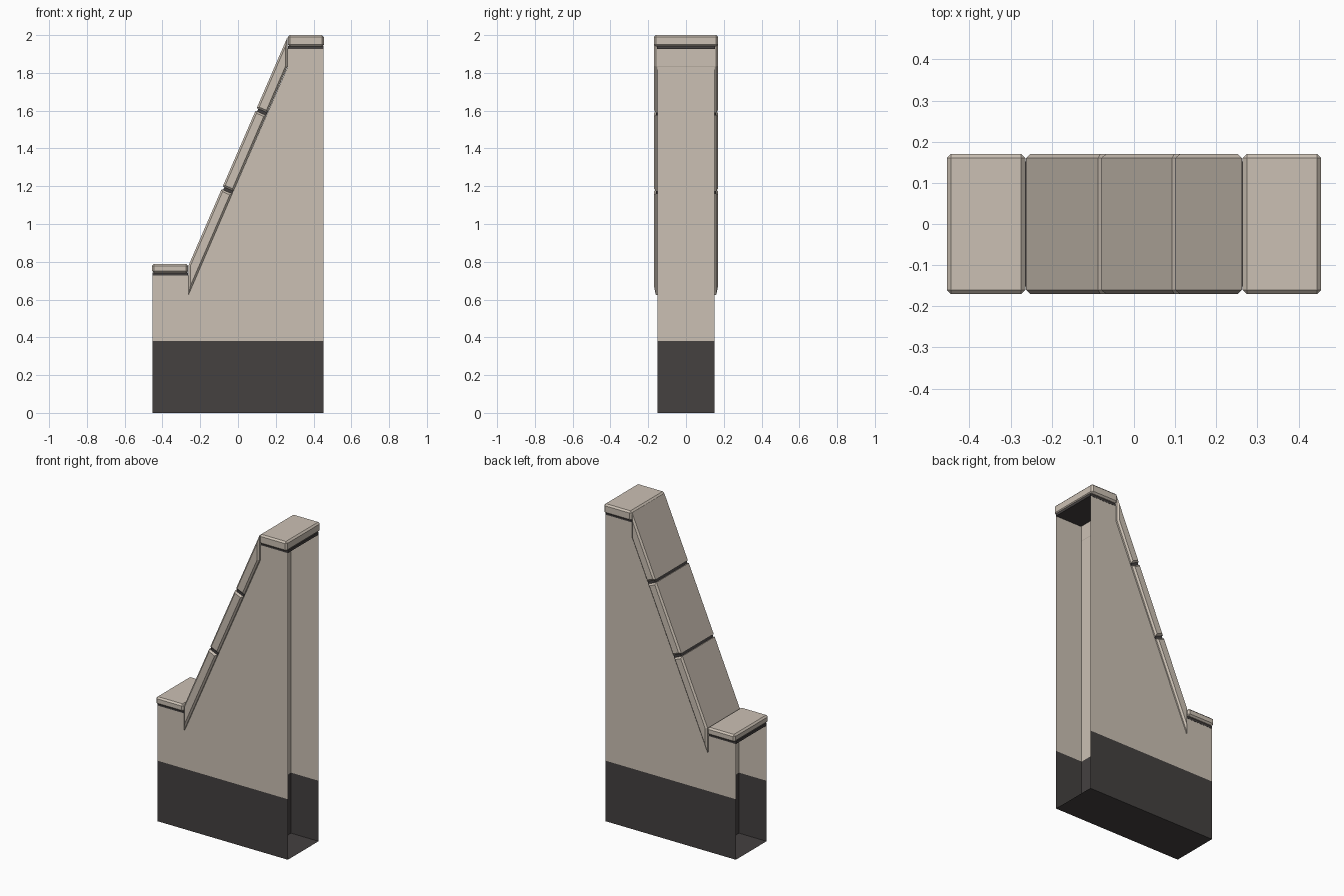
import bpy, bmesh
from mathutils import Vector

if "Cube" in bpy.data.objects:
    bpy.data.objects.remove(bpy.data.objects["Cube"])


def material(name, rgb):
    m = bpy.data.materials.new(name)
    m.diffuse_color = (*rgb, 1)
    m.use_nodes = True
    m.node_tree.nodes["Principled BSDF"].inputs["Base Color"].default_value = m.diffuse_color
    return m


LIGHT = material("warm beige", (0.60, 0.53, 0.455))
DARK = material("charcoal", (0.058, 0.052, 0.051))
W, X, XI, BAND = 0.152, 0.453, 0.262, 0.38   # wall half depth, half length, inner bay, dark height


def finish(name, bm, mats):
    me = bpy.data.meshes.new(name)
    bm.to_mesh(me)
    bm.free()
    for m in mats:
        me.materials.append(m)
    ob = bpy.data.objects.new(name, me)
    bpy.context.collection.objects.link(ob)
    return ob


def inset(poly, d):
    """Mitred inward offset of a counter-clockwise polygon."""
    pts = [Vector(p) for p in poly]
    out = []
    for i, p in enumerate(pts):
        a = (p - pts[i - 1]).normalized()
        b = (pts[(i + 1) % len(pts)] - p).normalized()
        na, nb = Vector((-a.y, a.x)), Vector((-b.y, b.x))
        out.append(p + (na + nb) * (d / (1 + na.dot(nb))))
    return out


def prism(name, poly, half, mat, chamfer=0.0):
    """Extrude an xz outline along y, optionally with chamfered side rims."""
    bm = bmesh.new()
    rings = [(-half, poly), (half, poly)]
    if chamfer:
        small = inset(poly, chamfer)
        rings = [(-half, small), (-half + chamfer, poly), (half - chamfer, poly), (half, small)]
    vs = [[bm.verts.new((p[0], y, p[1])) for p in ring] for y, ring in rings]
    n = len(poly)
    for a, b in zip(vs, vs[1:]):
        for i in range(n):
            j = (i + 1) % n
            bm.faces.new((a[i], a[j], b[j], b[i]))
    bm.faces.new(vs[0])
    bm.faces.new(vs[-1][::-1])
    bmesh.ops.recalc_face_normals(bm, faces=bm.faces)
    return finish(name, bm, [mat])


def box(x0, x1, z0, z1):
    return [(x0, z0), (x1, z0), (x1, z1), (x0, z1)]


# hollow wall shell: two thin sides, floor and inner partitions, open at both ends
bm = bmesh.new()


def face(pts):
    bm.faces.new([bm.verts.new(p) for p in pts])


outline = [(-X, 0), (X, 0), (X, 1.928), (XI, 1.928), (XI, 1.83),
           (-XI, 0.63), (-XI, 0.728), (-X, 0.728)]
face([(x, -W, z) for x, z in outline])
face([(x, W, z) for x, z in reversed(outline)])
face([(-X, -W, 0), (-X, W, 0), (X, W, 0), (X, -W, 0)])
for x, top in ((XI, 1.83), (-XI, 0.63)):
    pts = [(x, -W, 0), (x, W, 0), (x, W, top), (x, -W, top)]
    face(pts if x > 0 else pts[::-1])
bmesh.ops.bisect_plane(bm, geom=bm.verts[:] + bm.edges[:] + bm.faces[:],
                       plane_co=(0, 0, BAND), plane_no=(0, 0, 1))
for f in bm.faces:
    f.material_index = 1 if f.calc_center_median().z < BAND else 0
finish("wall_shell", bm, [LIGHT, DARK])

# flat coping stones on both ends with a dark joint plate below
for name, x0, x1, top in (("low", -X - 0.002, -XI - 0.002, 0.788),
                          ("high", XI + 0.002, X + 0.002, 2.0)):
    bottom = top - (0.047 if name == "low" else 0.06)
    cap = prism(name + "_coping", box(x0, x1, bottom, top), 0.17, LIGHT)
    mod = cap.modifiers.new("chamfer", "BEVEL")
    mod.width, mod.segments = 0.01, 1
    prism(name + "_joint", box(x0 + 0.002, x1 - 0.002, bottom - 0.014, bottom + 0.002), W + 0.001, DARK)

# sloped coping stones, split square to the slope
A, B = Vector((-XI, 0.78)), Vector((XI, 1.99))      # top line
DROP = Vector((0, -0.155))
d = (B - A).normalized()
down = Vector((d.y, -d.x)) * (0.155 * d.x)          # perpendicular thickness
cuts = [A + (B - A) * t for t in (0.34, 0.683)]
g = d * 0.008
stones = [
    [A + DROP, cuts[0] - g + down, cuts[0] - g, A],
    [cuts[0] + g + down, cuts[1] - g + down, cuts[1] - g, cuts[0] + g],
    [cuts[1] + g + down, B + DROP, B, cuts[1] + g],
]
for i, poly in enumerate(stones):
    prism(f"slope_coping_{i + 1}", poly, 0.17, LIGHT, 0.01)

# dark joints between the sloped stones
for i, c in enumerate(cuts):
    prism(f"slope_joint_{i + 1}", [c - g + down, c + g + down, c + g + down * 0.15, c - g + down * 0.15],
          0.16, DARK)
